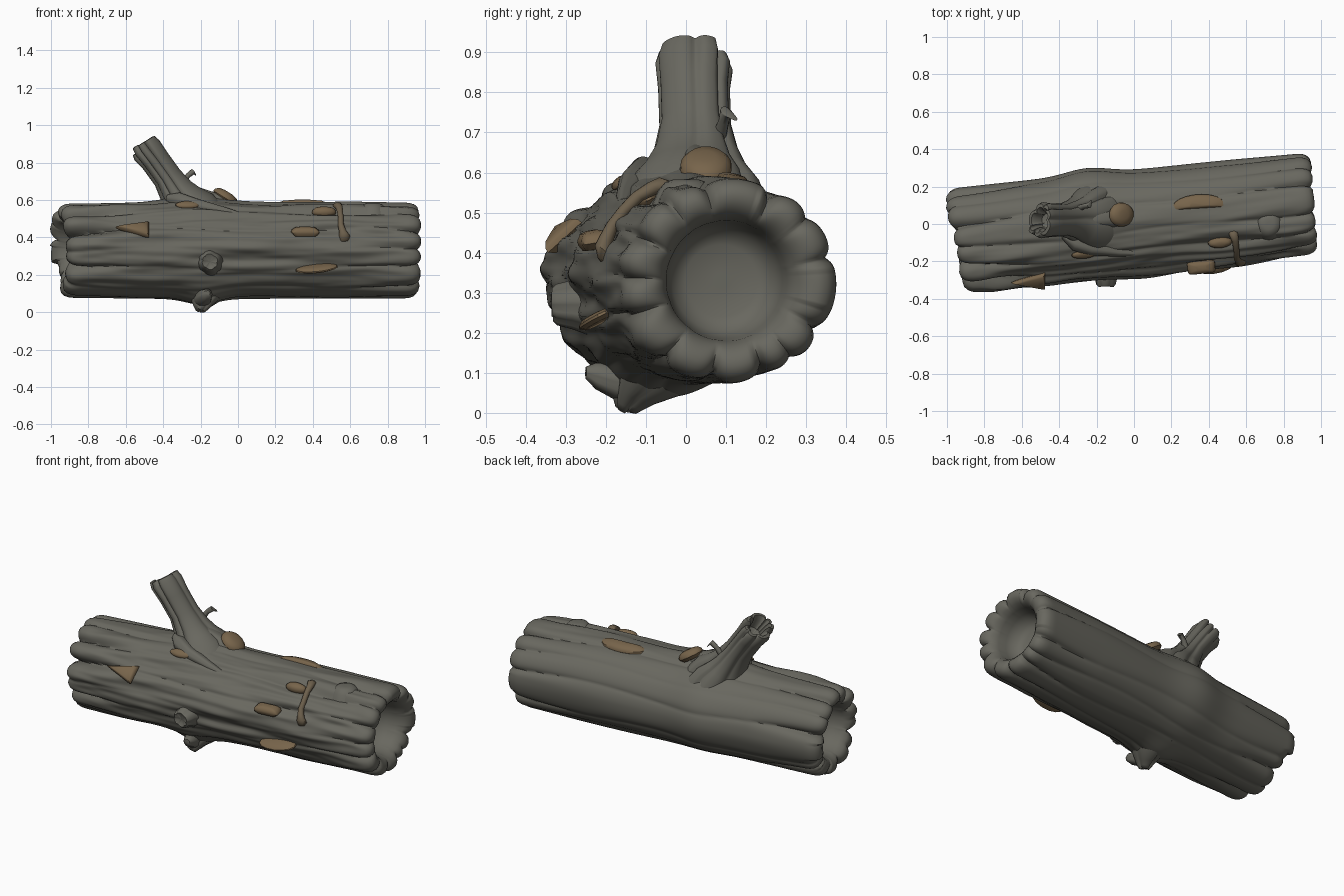
import bpy, bmesh, math, random
from math import sin, cos, pi, radians, exp
from mathutils import Vector, Matrix, noise

if "Cube" in bpy.data.objects:
    bpy.data.objects.remove(bpy.data.objects["Cube"])

random.seed(4)


def material(name, rgb):
    m = bpy.data.materials.new(name)
    m.diffuse_color = (*rgb, 1)
    m.use_nodes = True
    m.node_tree.nodes["Principled BSDF"].inputs["Base Color"].default_value = m.diffuse_color
    return m


BARK = material("grey bark", (0.140, 0.137, 0.115))
FUNGUS = material("brown fungus", (0.185, 0.128, 0.07))
VINE = material("dull brown vine", (0.15, 0.115, 0.072))


def finish(bm, name, mat, angle=55):
    bmesh.ops.recalc_face_normals(bm, faces=bm.faces)
    me = bpy.data.meshes.new(name)
    bm.to_mesh(me)
    bm.free()
    ob = bpy.data.objects.new(name, me)
    bpy.context.collection.objects.link(ob)
    me.materials.append(mat)
    bpy.ops.object.select_all(action='DESELECT')
    ob.select_set(True)
    bpy.context.view_layer.objects.active = ob
    bpy.ops.object.shade_smooth_by_angle(angle=radians(angle))
    return ob


def skin(name, rings, mat):
    """Join equal rings of points into a closed surface."""
    bm = bmesh.new()
    rows = [[bm.verts.new(p) for p in ring] for ring in rings]
    n = len(rows[0])
    for a, b in zip(rows, rows[1:]):
        for i in range(n):
            j = (i + 1) % n
            bm.faces.new((a[i], a[j], b[j], b[i]))
    for row in (rows[0], rows[-1]):
        bm.faces.new(row)
    return finish(bm, name, mat)


def gauss(v, width):
    return exp(-(v / width) ** 2)


def wrap(deg):
    return (deg + 180) % 360 - 180


# --- hollow log: lobed outer wall, rolled rims and a bowl at each end ---
GROOVES = [-159, -131, -99, -70, -47, -27, 15, 40, 66, 101, 127, 155, 180]
RIGHT = [.028, .02, .022, .025, .012, .025, .018, .015, .025, .022, .02, .028, .025]
LEFT = [.05, .01, .035, .005, .04, .01, .05, .012, .045, .015, .05, .065, .012]
SHIFT = [random.uniform(-.035, .035) for _ in GROOVES]
AXIS = Vector((cos(radians(6)), sin(radians(6)), 0))
SIDE = Vector((-AXIS.y, AXIS.x, 0))
CENTRE = Vector((0, 0.007, 0.33))
HALF = 0.972
N = 216


def groove_depth(deg, s):
    t = (s + HALF) / (2 * HALF)
    left, right = max(0, 1 - t / .22), max(0, 1 - (1 - t) / .25)
    d = 0
    for g, r, l in zip(GROOVES, RIGHT, LEFT):
        off = abs(wrap(deg - g + 3 * sin(s * 5 + g)))
        d += exp(-off / (4.5 + 1.5 * left)) * (
            r * (.3 + 1.0 * right) + l * (.1 + 1.0 * left))
    return d


def wall_radius(deg, s):
    """Outer radius, with grooves, bulges and rough bark on the front half."""
    a = radians(deg)
    ry = 0.282 - .004 * s
    r = ry * 0.258 / math.hypot(0.258 * cos(a), ry * sin(a))
    r += .035 * gauss(s + .22, .16) * gauss(wrap(deg - 10), 50)
    r += .04 * gauss(s + .2, .12) * gauss(wrap(deg - 250), 32)
    r += .03 * gauss(s + .25, .2) * gauss(wrap(deg - 95), 30)
    rough = gauss(wrap(deg - 165), 70) * min(1, (HALF - abs(s)) * 5 + .2)
    p = Vector((s * 2.2, cos(a) * 4.5, sin(a) * 4.5))
    r += rough * .03 * noise.noise(p) + .004 * noise.noise(p * .8)
    r += rough * .008 * noise.noise(p * 2.1)
    return r - groove_depth(deg, s)


def end_shift(deg, side):
    near = sorted(GROOVES, key=lambda g: abs(wrap(deg - g)))[:2]
    out = sum(SHIFT[GROOVES.index(g)] for g in near) / 2
    return out * (.3 if side > 0 else 1) - groove_depth(deg, HALF * side) * .8


def log_ring(s, factor, inner, side, weight):
    pts = []
    for i in range(N):
        deg = i * 360 / N
        a = radians(deg)
        ss = s + side * weight * end_shift(deg, side)
        r = wall_radius(deg, max(-HALF, min(HALF, s)))
        r = inner + (r - inner) * factor
        pts.append(CENTRE + AXIS * ss + SIDE * (r * cos(a)) + Vector((0, 0, r * sin(a))))
    return pts


# rim profile: inset from the end, share of wall thickness, inner radius
RIM = [(.20, 0, .02), (.20, 0, .09), (.18, 0, .125), (.12, 0, .145), (.07, .05, .145),
       (.03, .18, .145), (.008, .38, .145), (0, .6, .145), (.006, .78, .145),
       (.022, .91, .145), (.045, .98, .145)]
STEPS = 110
rings = [log_ring(-HALF + i, f, r, -1, min(1, f * 1.7)) for i, f, r in RIM]
for k in range(STEPS + 1):
    s = (HALF - .07) * (2 * k / STEPS - 1)
    rings.append(log_ring(s, 1, .15, -1 if s < 0 else 1, max(0, abs(s) - .6) / .3))
rings += [log_ring(HALF - i, f, r, 1, min(1, f * 1.7)) for i, f, r in reversed(RIM)]
skin("log", rings, BARK)


# --- tubes with lobed sections, used for the branch, roots and stubs ---
def tube(name, path, mat, lobes=0, depth=0.0, n=24, jag=0.0, squash=1.0):
    pts = [Vector(p[:3]) for p in path]
    jags = [random.uniform(-jag, jag) for _ in range(max(1, lobes))]
    rows = []
    main = (pts[-1] - pts[0]).normalized()
    u = Vector((0, 1, 0)) if abs(main.y) < .8 else Vector((1, 0, 0))
    u = (u - main * u.dot(main)).normalized()
    v = main.cross(u)
    top = max((p - pts[0]).dot(main) for p in pts)
    for p, q in zip(pts, path):
        row = []
        near = max(0, 1 - (top - (p - pts[0]).dot(main)) / .1)
        for i in range(n):
            a = 2 * pi * i / n
            b = (a + .3 * sin(2 * a + 1)) % (2 * pi)      # uneven lobes
            r = q[3]
            if lobes:
                r *= 1 - depth * (.45 + .55 * near) * (1 - abs(sin(b * lobes / 2))) ** 2
            lift = jags[int(b * lobes / (2 * pi)) % len(jags)] * near
            row.append(p + u * r * cos(a) + v * r * sin(a) * squash + main * lift)
        rows.append(row)
    return skin(name, rows, mat)


tube("branch", [(-.21, .02, .45, .21), (-.26, .02, .55, .175), (-.295, .022, .60, .135),
                (-.33, .025, .65, .108), (-.375, .023, .72, .09), (-.44, .02, .81, .09),
                (-.485, .02, .868, .097), (-.502, .02, .892, .088), (-.503, .02, .894, .07),
                (-.488, .02, .872, .055), (-.46, .02, .835, .045), (-.455, .02, .828, .01)],
     BARK, lobes=7, depth=.28, n=84, jag=.022, squash=.9)
tube("branch_root", [(-.33, .02, .62, .05), (-.24, .025, .615, .062), (-.14, .03, .59, .055),
                     (-.04, .02, .565, .04), (.06, .01, .55, .015)], BARK, 5, .12, 30)
tube("front_root", [(-.38, -.06, .61, .02), (-.32, -.10, .60, .042), (-.23, -.13, .57, .04),
                    (-.08, -.15, .54, .025), (.04, -.16, .515, .01)], BARK, 5, .15, 30)
tube("twig", [(-.30, .08, .68, .02), (-.268, .095, .73, .014), (-.24, .10, .752, .016),
              (-.228, .122, .735, .007)], BARK, n=10)
tube("lower_stub", [(-.17, -.07, .15, .12), (-.18, -.10, .09, .095), (-.19, -.13, .05, .06),
                    (-.195, -.145, .025, .042), (-.20, -.15, .008, .028)],
     BARK, 5, .25, 40, jag=.006)
tube("lower_ridge", [(-.20, .08, .10, .02), (-.20, -.03, .085, .045), (-.195, -.12, .07, .05),
                     (-.185, -.18, .078, .045), (-.17, -.225, .092, .034),
                     (-.165, -.25, .10, .016)], BARK, 4, .15, 28)
# broken knot with a dished middle on the front
tube("front_knot", [(-.15, -.22, .27, .085), (-.15, -.285, .27, .062), (-.15, -.325, .27, .052),
                    (-.15, -.336, .27, .042), (-.15, -.328, .27, .026), (-.15, -.325, .27, .005)],
     BARK, 6, .14, 36, jag=.006)
tube("top_knot", [(.72, 0, .52, .085), (.72, 0, .555, .07), (.72, 0, .576, .052),
                  (.72, 0, .583, .03), (.72, 0, .583, .01)], BARK, n=24)


# --- shelf fungi: thin discs with a domed top, optionally cut straight at the front ---
def shelf(name, loc, size, rot, sides=16, squared=1.0, cut=-1.0):
    bm = bmesh.new()
    rows = []
    for z, f in ((-.5, .75), (-.15, 1), (.1, .97), (.38, .75), (.5, .35)):
        row = []
        for i in range(sides):
            a = 2 * pi * (i + .5) / sides
            c, s = cos(a), sin(a)
            x, y = (math.copysign(abs(w) ** squared, w) * f for w in (c, s))
            row.append(bm.verts.new((x * size[0] / 2, max(cut * f, y) * size[1] / 2,
                                     z * size[2])))
        rows.append(row)
    for a, b in zip(rows, rows[1:]):
        for i in range(sides):
            j = (i + 1) % sides
            bm.faces.new((a[i], a[j], b[j], b[i]))
    bm.faces.new(rows[0])
    bm.faces.new(rows[-1])
    turn = Matrix.Identity(4)
    for ang, ax in zip(rot, "XYZ"):
        turn = Matrix.Rotation(radians(ang), 4, ax) @ turn
    bmesh.ops.transform(bm, matrix=Matrix.Translation(loc) @ turn, verts=bm.verts)
    return finish(bm, name, FUNGUS, 40)


shelf("branch_fungus", (-.065, .05, .618), (.15, .13, .055), (0, 32, 0))
shelf("top_fungus", (.345, .10, .578), (.28, .12, .045), (-8, 0, 4), 20, 1, -.3)
shelf("ridge_fungus", (.46, -.10, .538), (.13, .06, .05), (25, 0, 5))
shelf("left_fungus", (-.535, -.31, .447), (.24, .13, .045), (42, 4, 3), 3)
shelf("middle_fungus", (.36, -.232, .432), (.15, .07, .048), (10, 0, 6), 12, .3)
shelf("low_fungus", (.42, -.222, .236), (.23, .10, .026), (25, -6, 6), 14)
shelf("root_fungus", (-.27, -.165, .575), (.13, .05, .025), (40, 0, 4))

# --- vine draped over the front of the log ---
tube("vine", [(.525, -.035, .572, .012), (.53, -.05, .572, .024), (.54, -.08, .562, .020),
              (.545, -.12, .54, .016), (.55, -.155, .505, .015), (.55, -.185, .465, .016),
              (.56, -.20, .43, .020), (.57, -.205, .40, .030), (.57, -.207, .376, .018)],
     VINE, n=14)
